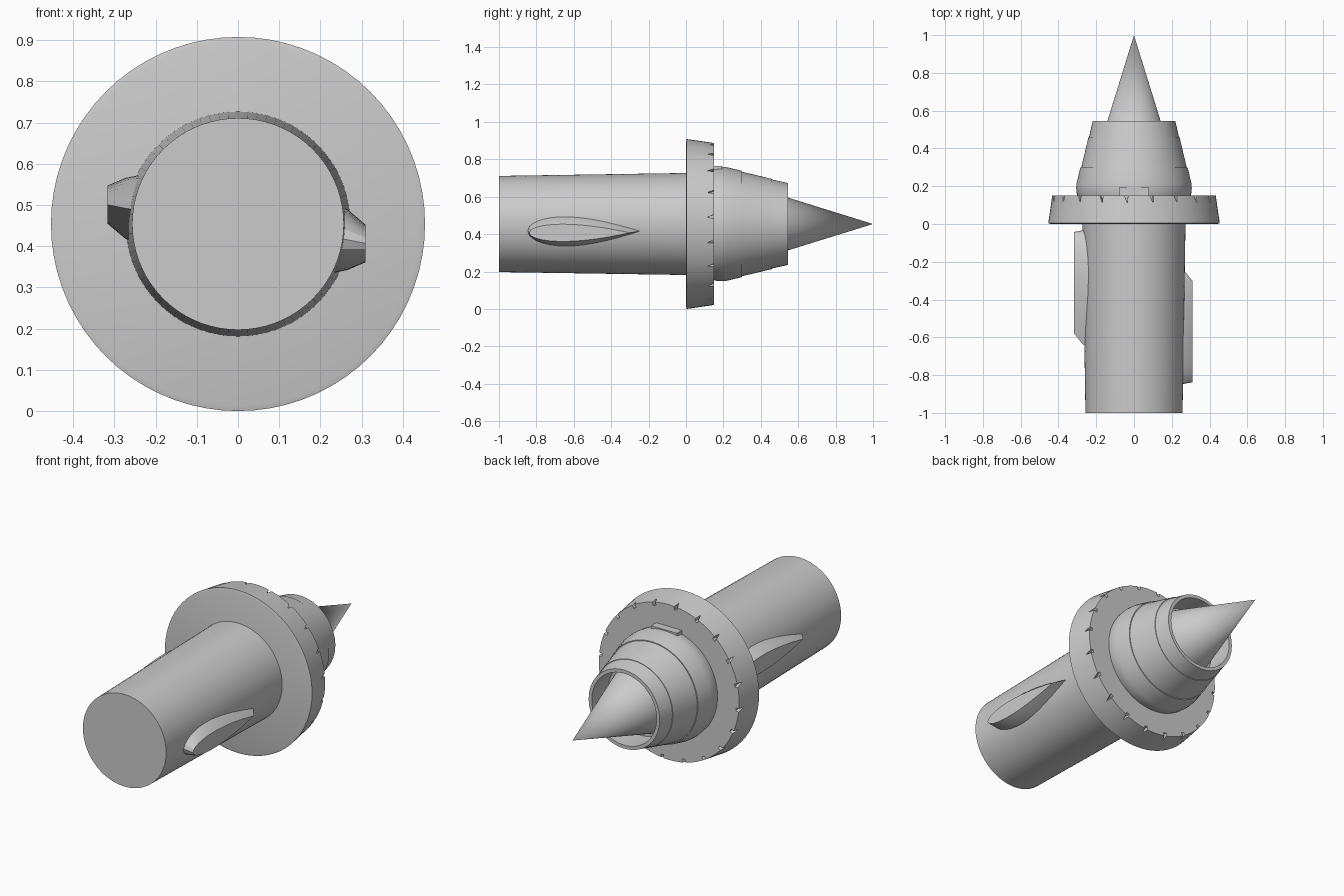
import bpy, bmesh, math
from mathutils import Vector

if "Cube" in bpy.data.objects:
    bpy.data.objects.remove(bpy.data.objects["Cube"])

CZ = 0.454   # height of the main axis, which runs along y


def finish(name, bm, smooth=True):
    bmesh.ops.remove_doubles(bm, verts=bm.verts, dist=1e-6)
    bmesh.ops.recalc_face_normals(bm, faces=bm.faces)
    me = bpy.data.meshes.new(name)
    bm.to_mesh(me)
    bm.free()
    ob = bpy.data.objects.new(name, me)
    bpy.context.collection.objects.link(ob)
    if smooth:
        bpy.ops.object.select_all(action='DESELECT')
        ob.select_set(True)
        bpy.context.view_layer.objects.active = ob
        bpy.ops.object.shade_smooth_by_angle(angle=math.radians(25))
    return ob


def lathe(name, profile, n=72):
    """Revolve (y, radius) points around the main axis."""
    bm = bmesh.new()
    rings = []
    for y, r in profile:
        if r == 0:
            rings.append([bm.verts.new((0, y, CZ))] * n)
        else:
            rings.append([bm.verts.new((r * math.cos(2 * math.pi * i / n), y,
                                        CZ + r * math.sin(2 * math.pi * i / n)))
                          for i in range(n)])
    for a, b in zip(rings, rings[1:]):
        for i in range(n):
            j = (i + 1) % n
            quad = list(dict.fromkeys((a[i], a[j], b[j], b[i])))
            if len(quad) > 2:
                bm.faces.new(quad)
    return finish(name, bm)


# slightly tapered shaft
lathe("shaft", [(-1, 0), (-1, 0.257), (0.02, 0.273), (0.02, 0)])

# flange with a thin chamfer on its front edge
flange = lathe("flange", [(0, 0), (0, 0.440), (0.004, 0.454),
                          (0.15, 0.433), (0.15, 0)])

# hollow nose shell with fine ledges
lathe("nose_shell", [(0.14, 0), (0.14, 0.297), (0.16, 0.303), (0.19, 0.306),
                     (0.215, 0.304), (0.30, 0.284), (0.30, 0.279),
                     (0.46, 0.241), (0.46, 0.238), (0.545, 0.219),
                     (0.545, 0.200), (0.40, 0.200), (0.40, 0)])

# pointed centre cone
lathe("point_cone", [(0.39, 0), (0.39, 0.189), (1.0, 0)])

# slanted wedge notches around the back rim of the flange
bm = bmesh.new()
COUNT = 20
for k in range(COUNT):
    a = 2 * math.pi * (k + 0.3) / COUNT
    radial = Vector((math.cos(a), 0, math.sin(a)))
    tangent = Vector((-math.sin(a), 0, math.cos(a)))
    tri = [(-0.012, 0.16), (0.026, 0.16), (-0.008, 0.112)]
    layers = []
    for r, s in ((0.415, 0.6), (0.48, 1.1)):
        layers.append([bm.verts.new(radial * r + tangent * t * s
                                    + Vector((0, y, CZ))) for t, y in tri])
    bm.faces.new(layers[0])
    bm.faces.new(layers[1])
    for i in range(3):
        j = (i + 1) % 3
        bm.faces.new((layers[0][i], layers[0][j], layers[1][j], layers[1][i]))
cutter = finish("notch_cutter", bm, smooth=False)
cutter.hide_render = True
cutter.hide_set(True)
mod = flange.modifiers.new("notches", 'BOOLEAN')
mod.operation = 'DIFFERENCE'
mod.solver = 'EXACT'
mod.object = cutter

# small key block on top of the nose
bm = bmesh.new()
bmesh.ops.create_cube(bm, size=1)
for v in bm.verts:
    v.co = Vector((v.co.x * 0.16, 0.168 + v.co.y * 0.05, 0.735 + v.co.z * 0.06))
finish("top_key", bm, smooth=False)


def teardrop(y0, y1, half, zc, n=14):
    """Outline with a round end at y0 and a point at y1."""
    upper = []
    for i in range(1, n):
        t = (i / n) ** 1.6
        w = 2.6 * math.sqrt(t) * (1 - t) * half
        upper.append((y0 + (y1 - y0) * t, w))
    return ([(y0, zc)] + [(y, zc + w) for y, w in upper] + [(y1, zc)]
            + [(y, zc - w) for y, w in reversed(upper)])


# tapered teardrop side lugs; the second is turned half a turn and reversed
def lug(name, flip):
    bm = bmesh.new()
    layers = []
    for dx, y0, y1, half, zc in ((0.23, -0.848, -0.22, 0.085, -0.034),
                                 (0.265, -0.846, -0.245, 0.074, -0.038),
                                 (0.309, -0.838, -0.30, 0.046, -0.047)):
        row = []
        for y, z in teardrop(y0, y1, half, zc):
            co = (-dx - 0.008, -0.88 - y, CZ - z) if flip else (dx, y, CZ + z)
            row.append(bm.verts.new(co))
        layers.append(row)
    n = len(layers[0])
    for a, b in zip(layers, layers[1:]):
        for i in range(n):
            j = (i + 1) % n
            bm.faces.new((a[i], a[j], b[j], b[i]))
    bm.faces.new(layers[0])
    bm.faces.new(layers[-1])
    finish(name, bm)


lug("right_lug", False)
lug("left_lug", True)
